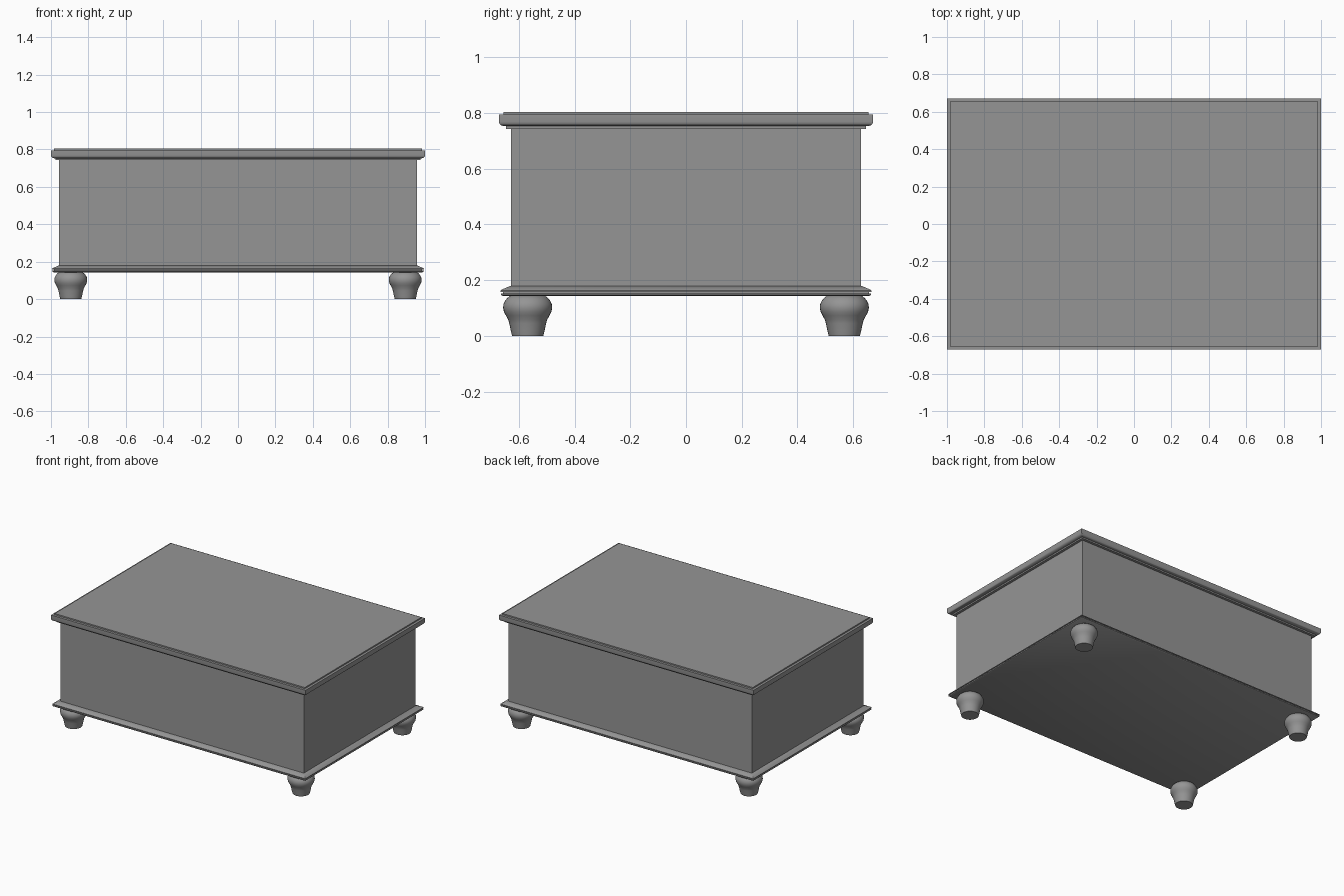
import bpy, bmesh, math

cube = bpy.data.objects.get("Cube")
if cube:
    bpy.data.objects.remove(cube, do_unlink=True)

HALF_X, HALF_Y = 1.0, 0.671
SEGMENTS = 32

grey = bpy.data.materials.new("grey")
grey.use_nodes = True
grey.diffuse_color = (0.3, 0.3, 0.3, 1)
grey.node_tree.nodes["Principled BSDF"].inputs["Base Color"].default_value = (0.3, 0.3, 0.3, 1)


def loft(name, rings, angle=None):
    """Skin a stack of closed rings, cap both ends, and smooth if an angle is given."""
    bm = bmesh.new()
    loops = [[bm.verts.new(p) for p in ring] for ring in rings]
    for low, high in zip(loops, loops[1:]):
        for i in range(len(low)):
            j = (i + 1) % len(low)
            bm.faces.new((low[i], low[j], high[j], high[i]))
    bm.faces.new(loops[0][::-1])
    bm.faces.new(loops[-1])
    mesh = bpy.data.meshes.new(name)
    bm.to_mesh(mesh)
    bm.free()
    mesh.materials.append(grey)
    obj = bpy.data.objects.new(name, mesh)
    bpy.context.collection.objects.link(obj)
    if angle:
        bpy.ops.object.select_all(action='DESELECT')
        obj.select_set(True)
        bpy.context.view_layer.objects.active = obj
        bpy.ops.object.shade_smooth_by_angle(angle=math.radians(angle))
    return obj


def moulding(name, profile):
    """Rectangular part whose edge follows (inset, height) pairs."""
    rings = []
    for inset, z in profile:
        x, y = HALF_X - inset, HALF_Y - inset
        rings.append([(-x, -y, z), (x, -y, z), (x, y, z), (-x, y, z)])
    return loft(name, rings, 30)


def turned(name, profile, cx, cy):
    """Lathed part that follows (radius, height) pairs."""
    rings = []
    for r, z in profile:
        angles = [2 * math.pi * i / SEGMENTS for i in range(SEGMENTS)]
        rings.append([(cx + r * math.cos(a), cy + r * math.sin(a), z) for a in angles])
    return loft(name, rings, 40)


# Chest body between base and lid
moulding("chest_body", [(0.043, 0.17), (0.043, 0.755)])

# Base board with sloped top and a narrow groove
moulding("base_moulding", [
    (0.015, 0.143), (0.008, 0.147), (0.006, 0.153), (0.015, 0.153),
    (0.015, 0.158), (0.006, 0.158), (0.006, 0.163), (0.012, 0.167),
    (0.04, 0.179), (0.043, 0.179)])

# Lid with an under-step, rounded edge and raised top panel
moulding("lid", [
    (0.025, 0.743), (0.025, 0.753), (0.016, 0.753), (0.007, 0.756),
    (0.002, 0.761), (0, 0.768), (0, 0.795), (0.017, 0.795), (0.017, 0.804)])

# Turned bun feet at the corners
foot_profile = [
    (0.056, 0), (0.061, 0.02), (0.066, 0.045), (0.07, 0.058), (0.078, 0.073),
    (0.085, 0.086), (0.088, 0.1), (0.087, 0.114), (0.081, 0.126),
    (0.073, 0.136), (0.062, 0.144)]
for side, sx in (("right", -1), ("left", 1)):
    for end, sy in (("front", -1), ("back", 1)):
        turned(f"{end}_{side}_foot", foot_profile, sx * 0.894, sy * 0.568)
